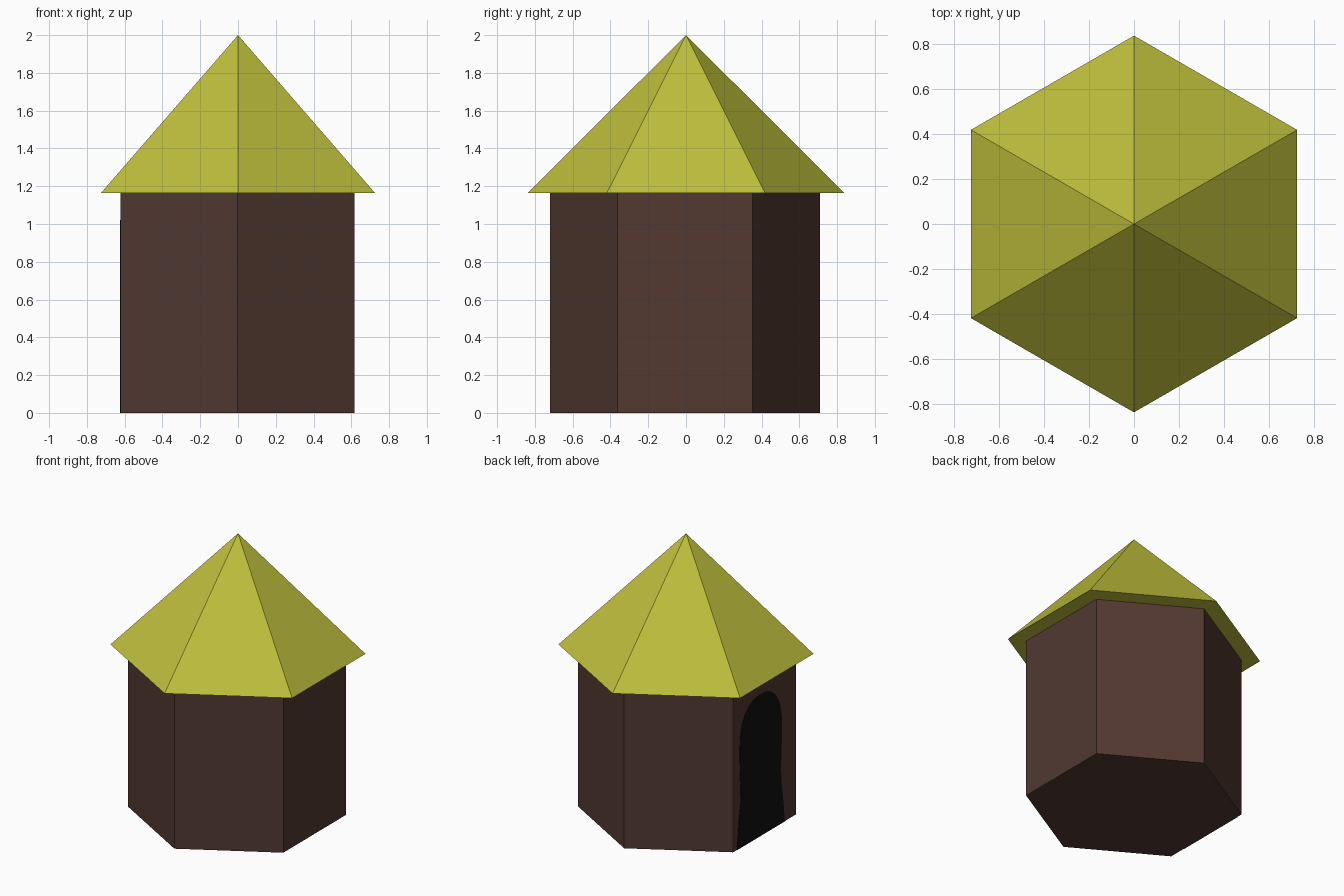
import bpy, bmesh, math

if "Cube" in bpy.data.objects:
    bpy.data.objects.remove(bpy.data.objects["Cube"])


def material(name, rgb):
    lin = [((c / 255 + 0.055) / 1.055) ** 2.4 if c > 10 else c / 255 / 12.92 for c in rgb]
    m = bpy.data.materials.new(name)
    m.diffuse_color = (*lin, 1)
    m.use_nodes = True
    m.node_tree.nodes["Principled BSDF"].inputs["Base Color"].default_value = m.diffuse_color
    return m


def finish(bm, name, mat):
    bmesh.ops.recalc_face_normals(bm, faces=bm.faces)
    mesh = bpy.data.meshes.new(name)
    bm.to_mesh(mesh)
    bm.free()
    mesh.materials.append(mat)
    obj = bpy.data.objects.new(name, mesh)
    bpy.context.collection.objects.link(obj)
    return obj


def hexagon(bm, radius, z, cx=0, cy=0):
    # corners point along +y and -y
    angles = [math.radians(30 + 60 * i) for i in range(6)]
    return bm.faces.new([bm.verts.new((cx + radius * math.cos(a), cy + radius * math.sin(a), z))
                         for a in angles])


brown = material("dark brown wood", (82, 57, 49))
straw = material("yellow green roof", (190, 190, 60))
black = material("doorway black", (15, 15, 15))

WALL_R, WALL_H, ROOF_R = 0.715, 1.165, 0.837
CX, CY = -0.003, -0.006

# Walls: closed hexagonal prism
bm = bmesh.new()
base = hexagon(bm, WALL_R, 0, CX, CY)
ext = bmesh.ops.extrude_face_region(bm, geom=[base], use_keep_orig=True)
bmesh.ops.translate(bm, vec=(0, 0, WALL_H),
                    verts=[g for g in ext["geom"] if isinstance(g, bmesh.types.BMVert)])
finish(bm, "walls", brown)

# Roof: six-sided pyramid with a flat underside
bm = bmesh.new()
eave = hexagon(bm, ROOF_R, WALL_H)
apex = bm.verts.new((0, 0, 2))
ring = list(eave.verts)
for i in range(6):
    bm.faces.new((ring[i], ring[(i + 1) % 6], apex))
finish(bm, "roof", straw)

# Doorway: thin arched plate on the -x wall, half profile (half width, z) mirrored
half = [(0.272, 0), (0.25, 0.2), (0.232, 0.32), (0.229, 0.42), (0.236, 0.55),
        (0.24, 0.68), (0.236, 0.79), (0.214, 0.88), (0.18, 0.94), (0.13, 0.988),
        (0.07, 1.014), (0, 1.022)]
outline = half + [(-w, z) for w, z in reversed(half[:-1])]
wall_x = CX - WALL_R * math.cos(math.radians(30))
bm = bmesh.new()
face = bm.faces.new([bm.verts.new((wall_x - 0.003, 0.038 + w, z)) for w, z in outline])
ext = bmesh.ops.extrude_face_region(bm, geom=[face], use_keep_orig=True)
bmesh.ops.translate(bm, vec=(0.004, 0, 0),
                    verts=[g for g in ext["geom"] if isinstance(g, bmesh.types.BMVert)])
finish(bm, "doorway", black)
